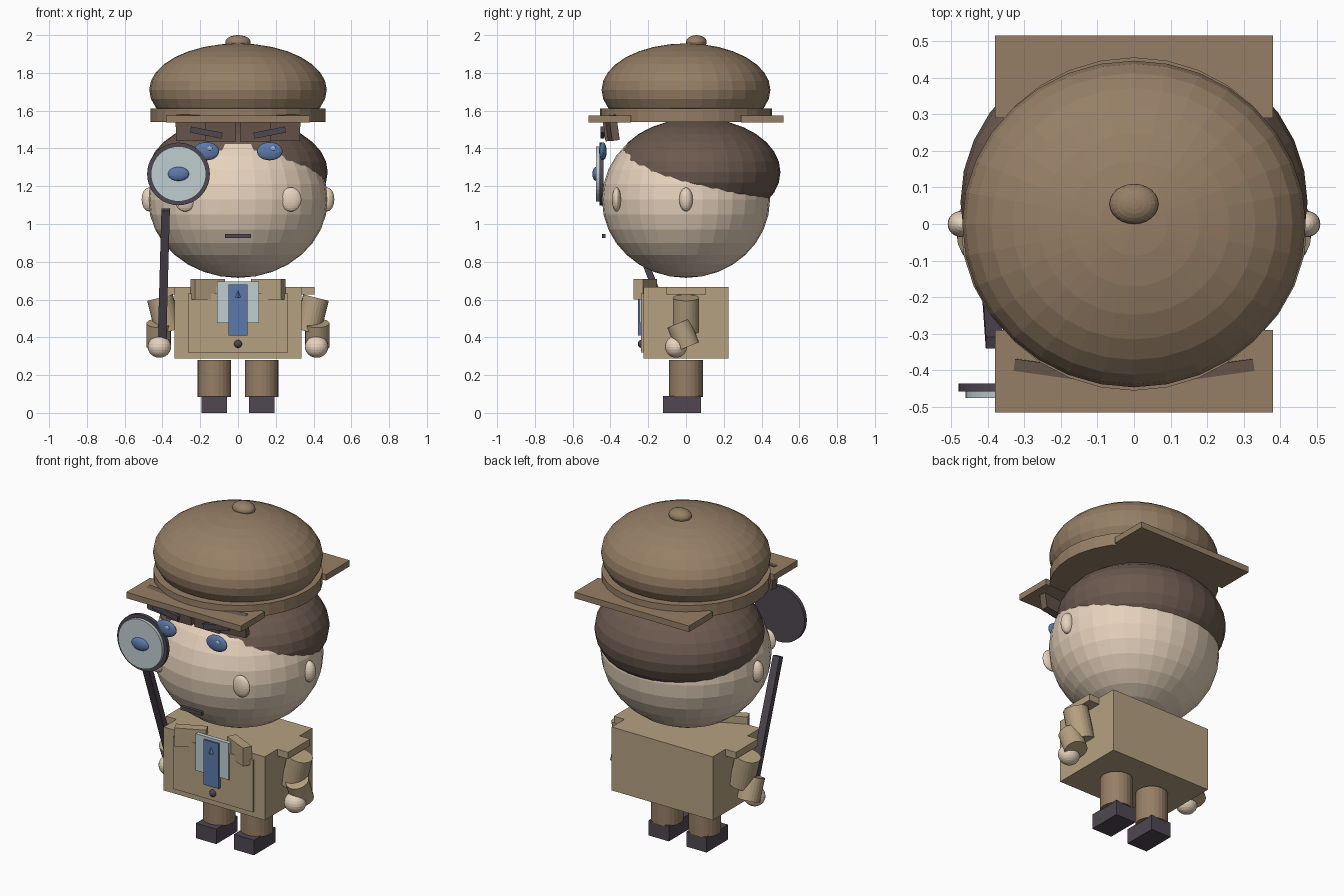
import bpy, bmesh, math
from mathutils import Vector, Matrix, Euler

if "Cube" in bpy.data.objects:
    bpy.data.objects.remove(bpy.data.objects["Cube"])


def material(name, rgb):
    lin = [(c / 255 / 12.92) if c < 11 else ((c / 255 + 0.055) / 1.055) ** 2.4 for c in rgb]
    m = bpy.data.materials.new(name)
    m.diffuse_color = (*lin, 1)
    m.use_nodes = True
    m.node_tree.nodes["Principled BSDF"].inputs["Base Color"].default_value = m.diffuse_color
    return m


SKIN = material("skin", (230, 210, 188))
HAIR = material("dark brown hair", (108, 90, 79))
HAT = material("brown cloth", (150, 127, 102))
COAT = material("tan cloth", (181, 161, 129))
DARK = material("charcoal", (80, 71, 82))
BLUE = material("blue", (92, 122, 170))
PALE = material("pale glass", (192, 206, 209))
SHINE = material("eye highlight", (150, 180, 220))


def add(name, bm, mat, matrix):
    me = bpy.data.meshes.new(name)
    bm.transform(matrix)
    bmesh.ops.recalc_face_normals(bm, faces=bm.faces)
    bm.to_mesh(me)
    bm.free()
    me.materials.append(mat)
    ob = bpy.data.objects.new(name, me)
    bpy.context.collection.objects.link(ob)
    return ob


def place(loc, scale, rot=(0, 0, 0)):
    r = Euler([math.radians(a) for a in rot]).to_matrix().to_4x4()
    return Matrix.Translation(loc) @ r @ Matrix.Diagonal((*scale, 1))


def box(name, mat, loc, size, rot=(0, 0, 0)):
    bm = bmesh.new()
    bmesh.ops.create_cube(bm, size=1)
    return add(name, bm, mat, place(loc, size, rot))


def ball(name, mat, loc, radii, segs=32, rings=16, cut=None):
    bm = bmesh.new()
    bmesh.ops.create_uvsphere(bm, u_segments=segs, v_segments=rings, radius=1)
    if cut is not None:  # slice off everything below a height
        h = (cut - loc[2]) / radii[2]
        bmesh.ops.bisect_plane(bm, geom=bm.verts[:] + bm.edges[:] + bm.faces[:],
                               plane_co=(0, 0, h), plane_no=(0, 0, 1), clear_inner=True)
        bmesh.ops.holes_fill(bm, edges=[e for e in bm.edges if e.is_boundary])
    return add(name, bm, mat, place(loc, radii))


def rod(name, mat, a, b, radius, segs=24, radius2=None, ry=1.0):
    a, b = Vector(a), Vector(b)
    bm = bmesh.new()
    bmesh.ops.create_cone(bm, cap_ends=True, segments=segs, radius1=radius,
                          radius2=radius if radius2 is None else radius2, depth=(b - a).length)
    rot = Vector((0, 0, 1)).rotation_difference(b - a).to_matrix().to_4x4()
    return add(name, bm, mat, Matrix.Translation((a + b) / 2) @ rot @ Matrix.Diagonal((1, ry, 1, 1)))


def span(name, mat, lo, hi):
    lo, hi = Vector(lo), Vector(hi)
    return box(name, mat, (lo + hi) / 2, hi - lo)


# Head and hair
ball("head", SKIN, (0, 0, 1.13), (0.475, 0.445, 0.415))
ball("hair", HAIR, (0, 0.06, 1.275), (0.475, 0.44, 0.285))
span("mouth", DARK, (-0.07, -0.445, 0.925), (0.07, -0.425, 0.947))

# Cap: crown, band, front and back peaks, button
ball("cap_crown", HAT, (0, 0, 1.71), (0.47, 0.447, 0.246), cut=1.59)
rod("cap_band", HAT, (0, 0, 1.54), (0, 0, 1.612), 0.462, 32, ry=0.987)
for side, name in ((-1, "front"), (1, "back")):
    box(name + "_peak", HAT, (0, side * 0.403, 1.556), (0.76, 0.225, 0.036))
ball("cap_button", HAT, (0, 0.055, 1.963), (0.067, 0.055, 0.037), 24, 12)

# Torso, coat panel, shirt and tie
span("torso", COAT, (-0.335, -0.225, 0.287), (0.335, 0.225, 0.667))
span("coat_panel", COAT, (-0.265, -0.237, 0.32), (0.265, -0.22, 0.632))
span("shirt_front", PALE, (-0.11, -0.245, 0.475), (0.11, -0.22, 0.695))
span("tie", BLUE, (-0.05, -0.255, 0.41), (0.05, -0.23, 0.68))
rod("tie_knot", BLUE, (0, -0.252, 0.61), (0, -0.252, 0.655), 0.018, 4, 0.0)
ball("coat_button", DARK, (0, -0.238, 0.365), (0.021, 0.017, 0.021), 16, 8)

# Mirrored parts
for s, side in ((-1, "left"), (1, "right")):
    # Face
    ball(side + "_ear", SKIN, (s * 0.472, 0, 1.13), (0.038, 0.036, 0.063), 24, 12)
    ball(side + "_cheek", SKIN, (s * 0.28, -0.368, 1.13), (0.056, 0.024, 0.064), 24, 12)
    ball(side + "_eye", BLUE, (s * 0.168, -0.44, 1.385), (0.068, 0.02, 0.048), 24, 12)
    ball(side + "_eye_shine", SHINE, (s * 0.168 + 0.018, -0.455, 1.40), (0.015, 0.007, 0.013), 12, 8)
    box(side + "_eyebrow", DARK, (s * 0.168, -0.442, 1.484), (0.17, 0.02, 0.032), (0, s * -11, 0))
    # Fringe
    box(side + "_inner_fringe", HAIR, (s * 0.092, -0.41, 1.50), (0.165, 0.05, 0.12), (8, 0, 0))
    box(side + "_outer_fringe", HAIR, (s * 0.24, -0.392, 1.509), (0.175, 0.04, 0.135), (8, 0, s * 8))
    # Coat details
    box(side + "_lapel", COAT, (s * 0.16, -0.215, 0.655), (0.175, 0.055, 0.11), (0, 0, s * -25))
    span(side + "_shoulder_tab", COAT, (min(s * 0.25, s * 0.405), -0.105, 0.627),
         (max(s * 0.25, s * 0.405), 0.105, 0.667))
    # Arm
    rod(side + "_upper_arm", COAT, (s * 0.368, 0, 0.43), (s * 0.413, 0, 0.61), 0.07)
    rod(side + "_forearm", COAT, (s * 0.42, 0.01, 0.35), (s * 0.42, -0.04, 0.475), 0.064)
    ball(side + "_hand", SKIN, (s * 0.416, -0.053, 0.35), (0.062, 0.058, 0.058), 24, 12)
    # Leg and shoe
    rod(side + "_leg", HAT, (s * 0.125, 0, 0.085), (s * 0.125, 0, 0.28), 0.089)
    span(side + "_shoe", DARK, (s * 0.125 - 0.067, -0.123, 0), (s * 0.125 + 0.067, 0.08, 0.09))

# Magnifying glass
rod("magnifier_rim", DARK, (-0.315, -0.436, 1.265), (-0.315, -0.458, 1.265), 0.166, 40)
rod("magnifier_lens", PALE, (-0.315, -0.456, 1.265), (-0.315, -0.476, 1.265), 0.146, 40)
ball("magnified_eye", BLUE, (-0.315, -0.476, 1.265), (0.056, 0.02, 0.037), 24, 12)
top, end = Vector((-0.383, -0.325, 1.075)), Vector((-0.402, -0.055, 0.385))
bm = bmesh.new()
bmesh.ops.create_cube(bm, size=1)
tilt = math.atan2(top.y - end.y, top.z - end.z)
lean = math.atan2(top.x - end.x, top.z - end.z)
add("magnifier_handle", bm, DARK, Matrix.Translation((top + end) / 2)
    @ Euler((-tilt, lean, 0)).to_matrix().to_4x4()
    @ Matrix.Diagonal((0.045, 0.035, (top - end).length, 1)))
